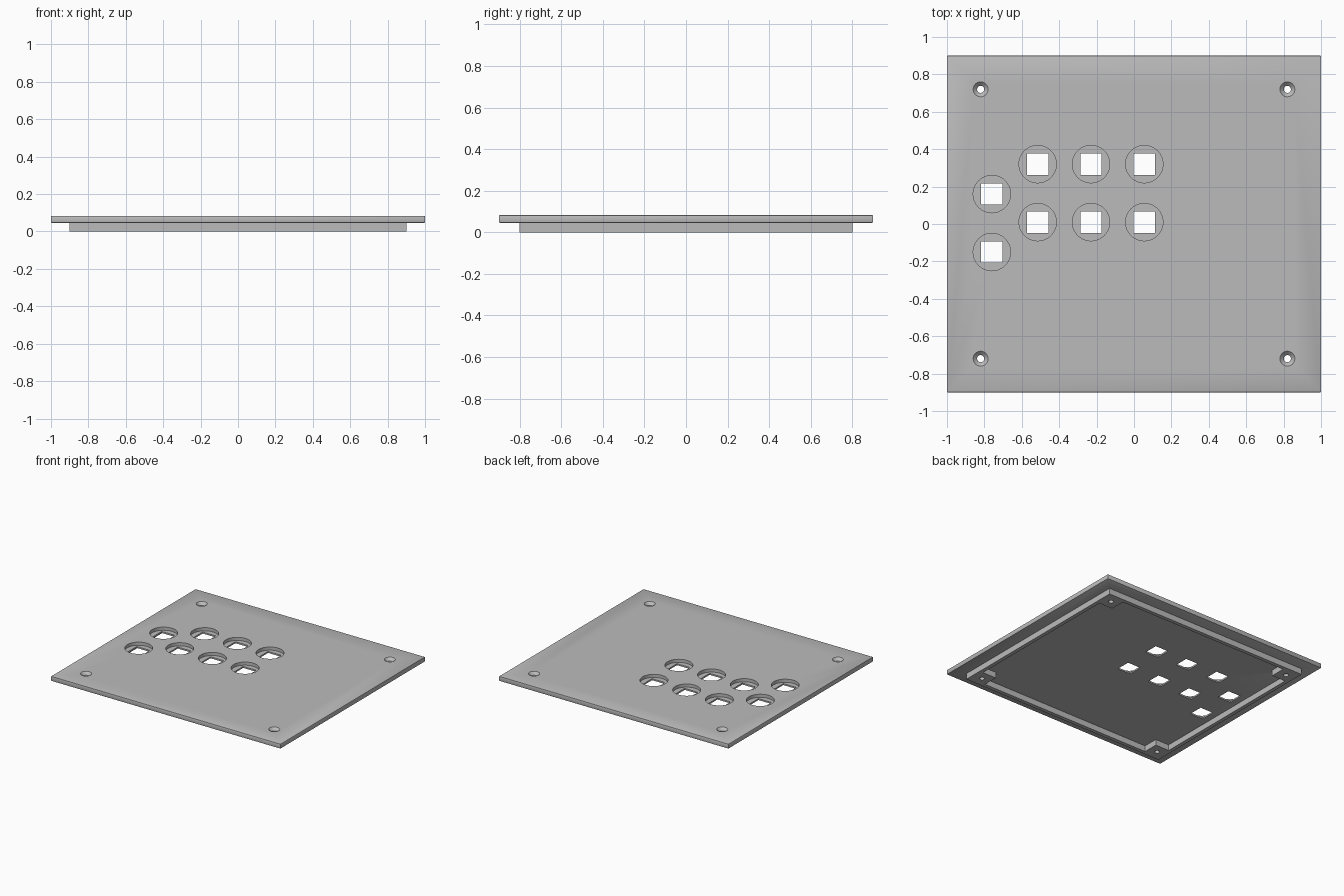
import bpy, bmesh
from mathutils import Matrix, Vector

if "Cube" in bpy.data.objects:
    bpy.data.objects.remove(bpy.data.objects["Cube"], do_unlink=True)

STEP, TOP = 0.046, 0.083      # underside and top of the plate
BORE_FLOOR = TOP - 0.025      # floor of the round button recesses

grey = bpy.data.materials.new("panel_grey")
grey.use_nodes = True
grey.diffuse_color = (0.5, 0.5, 0.5, 1)
grey.node_tree.nodes["Principled BSDF"].inputs["Base Color"].default_value = (0.5, 0.5, 0.5, 1)


def add_box(bm, x, y, hx, hy, z0, z1):
    """Box centred on x, y with half sizes hx, hy."""
    m = Matrix.Translation((x, y, (z0 + z1) / 2)) @ Matrix.Diagonal((2 * hx, 2 * hy, z1 - z0, 1))
    bmesh.ops.create_cube(bm, size=1, matrix=m)


def add_cone(bm, x, y, r0, r1, z0, z1, sides=48):
    bmesh.ops.create_cone(bm, cap_ends=True, segments=sides, radius1=r0, radius2=r1,
                          depth=z1 - z0, matrix=Matrix.Translation((x, y, (z0 + z1) / 2)))


def make(name, bm):
    mesh = bpy.data.meshes.new(name)
    bm.to_mesh(mesh)
    bm.free()
    mesh.materials.append(grey)
    obj = bpy.data.objects.new(name, mesh)
    bpy.context.collection.objects.link(obj)
    return obj


def cut(obj, build):
    """Subtract the shapes added by build(bm), then drop the cutter."""
    bm = bmesh.new()
    build(bm)
    cutter = make("cutter", bm)
    mod = obj.modifiers.new("cut", 'BOOLEAN')
    mod.operation, mod.solver, mod.object = 'DIFFERENCE', 'EXACT', cutter
    bpy.ops.object.select_all(action='DESELECT')
    bpy.context.view_layer.objects.active = obj
    obj.select_set(True)
    bpy.ops.object.modifier_apply(modifier=mod.name)
    bpy.data.objects.remove(cutter, do_unlink=True)


buttons = [(x, y) for x in (-0.515, -0.23, 0.055) for y in (0.01, 0.32)]
buttons += [(-0.76, 0.16), (-0.76, -0.15)]
screws = [(sx * 0.82, sy * 0.72) for sx in (-1, 1) for sy in (-1, 1)]


def button_bores(bm):
    for x, y in buttons:
        add_cone(bm, x, y, 0.1, 0.1, BORE_FLOOR, TOP + 0.1)


def button_squares(bm):
    for x, y in buttons:
        add_box(bm, x, y, 0.057, 0.057, -0.1, TOP + 0.1)


def screw_shafts(bm):
    for x, y in screws:
        add_cone(bm, x, y, 0.019, 0.019, -0.1, TOP + 0.1, 32)


def countersinks(bm):
    # cone carried a little above the plate so the cut is clean
    for x, y in screws:
        add_cone(bm, x, y, 0.018, 0.05, TOP - 0.022, TOP + 0.01, 32)


# Top plate with softened edges, button recesses and countersunk screw holes
bm = bmesh.new()
add_box(bm, 0, 0, 1, 0.9, STEP, TOP)
bmesh.ops.bevel(bm, geom=bm.edges[:], offset=0.004, segments=2, profile=0.5, affect='EDGES')
plate = make("top_plate", bm)
for build in (button_bores, button_squares, screw_shafts, countersinks):
    cut(plate, build)

# Locating lip below: thin rim with solid corner blocks
bm = bmesh.new()
add_box(bm, 0, 0, 0.9, 0.8, 0, STEP)
lip = make("locating_lip", bm)
cut(lip, lambda bm: add_box(bm, 0, 0, 0.87, 0.65, -0.1, 0.2))
cut(lip, lambda bm: add_box(bm, 0, 0, 0.75, 0.77, -0.1, 0.2))
cut(lip, screw_shafts)

# Smooth the round walls, keep the edges sharp
bpy.ops.object.select_all(action='DESELECT')
for obj in (plate, lip):
    obj.select_set(True)
bpy.context.view_layer.objects.active = plate
bpy.ops.object.shade_smooth_by_angle(angle=0.5)
